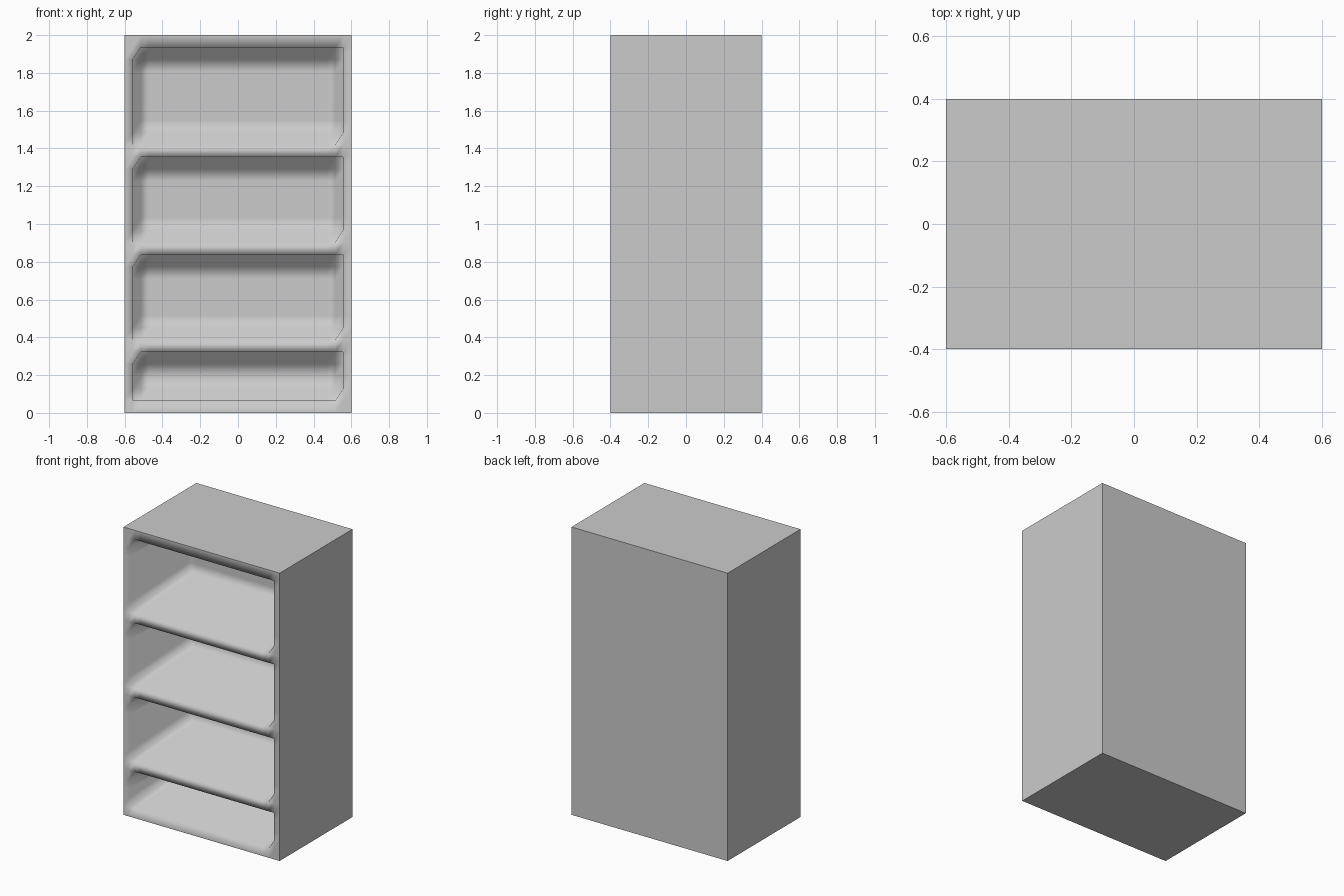
import bpy, bmesh
from mathutils import Matrix

if "Cube" in bpy.data.objects:
    bpy.data.objects.remove(bpy.data.objects["Cube"])

W, D, H = 1.2, 0.8, 2.0
NX, NZ = 28, 31          # relief grid of the front
DEPTH = 0.6              # depth of the shelf recesses
BAYS = [(2, 4), (7, 12), (15, 20), (23, 29)]   # recessed grid rows per bay


def add_object(name, bm):
    mesh = bpy.data.meshes.new(name)
    bm.to_mesh(mesh)
    bm.free()
    obj = bpy.data.objects.new(name, mesh)
    bpy.context.collection.objects.link(obj)
    return obj


# Cabinet carcass: a flat-sided box, open at the front
bm = bmesh.new()
bmesh.ops.create_cube(bm, size=1, matrix=Matrix.Translation((0, 0, H / 2)) @ Matrix.Diagonal((W, D, H, 1)))
bm.normal_update()
bmesh.ops.delete(bm, geom=[f for f in bm.faces if f.normal.y < -0.5], context='FACES_ONLY')
add_object("carcass", bm)

# Shelf front: frame and shelves as a relief whose bays drop back by one grid step
bm = bmesh.new()


def relief_y(i, j):
    inside = 2 <= i <= NX - 2 and any(a <= j <= b for a, b in BAYS)
    return -D / 2 + (DEPTH if inside else 0)


grid = [[bm.verts.new((-W / 2 + W * i / NX, relief_y(i, j), H * j / NZ))
         for i in range(NX + 1)] for j in range(NZ + 1)]
for j in range(NZ):
    for i in range(NX):
        a, b = grid[j][i], grid[j][i + 1]
        c, d = grid[j + 1][i + 1], grid[j + 1][i]
        for tri in ((a, b, c), (a, c, d)):
            bm.faces.new(tri).smooth = True
add_object("shelf_front", bm)
